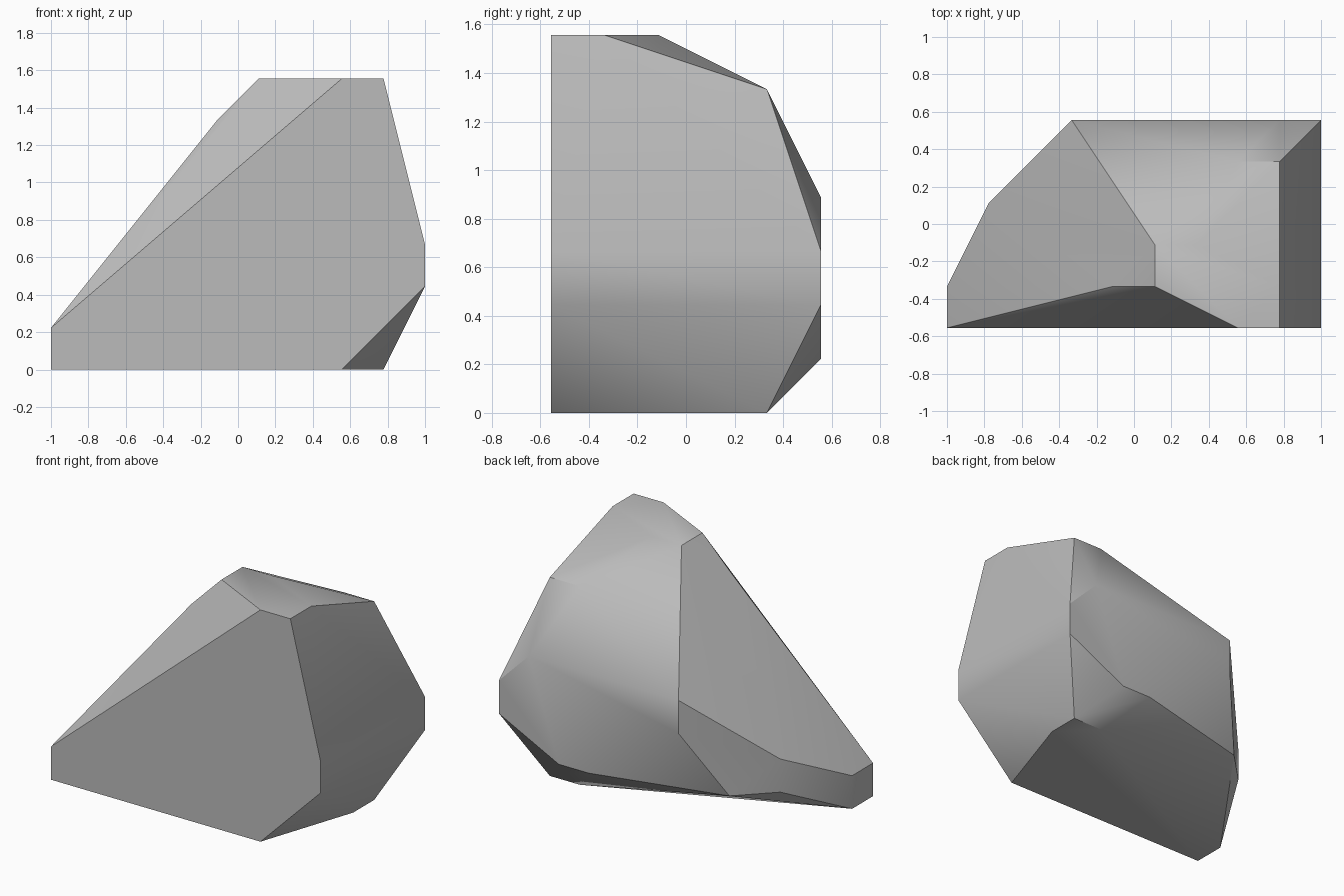
import bpy
import bmesh
import math

# Remove only the default cube
default_cube = bpy.data.objects.get("Cube")
if default_cube:
    bpy.data.objects.remove(default_cube, do_unlink=True)

CELL = 2 / 9  # the rock corners sit on a regular lattice

# Corners of the rock as (column, row), grouped by height level
levels = [
    [(0, 0), (0, 1), (7, 0), (8, 3), (8, 4), (7, 4)],        # footprint
    [(0, 0), (0, 1), (1, 3), (2, 4), (6, 5), (7, 5)],
    [(1, 3), (9, 0), (9, 5)],
    [(3, 5), (9, 0), (9, 5)],                                # widest girth
    [(3, 5), (8, 5)],
    [],
    [(4, 1), (7, 4), (8, 4)],                                # shoulders
    [(5, 1), (5, 2), (6, 2), (7, 0), (8, 0), (8, 1)],        # summit
]


def make_material(name, grey):
    material = bpy.data.materials.new(name)
    material.use_nodes = True
    colour = (grey, grey, grey, 1)
    material.diffuse_color = colour
    shader = material.node_tree.nodes["Principled BSDF"]
    shader.inputs["Base Color"].default_value = colour
    shader.inputs["Roughness"].default_value = 0.9
    return material


# Wrap the corners in a convex skin
bm = bmesh.new()
for level, corners in enumerate(levels):
    for column, row in corners:
        bm.verts.new(((column - 4.5) * CELL, (row - 2.5) * CELL, level * CELL))
bmesh.ops.convex_hull(bm, input=bm.verts[:])
loose = [vert for vert in bm.verts if not vert.link_faces]
bmesh.ops.delete(bm, geom=loose, context="VERTS")

# Merge coplanar triangles into clean facets
bmesh.ops.dissolve_limit(bm, angle_limit=math.radians(1),
                         verts=bm.verts[:], edges=bm.edges[:])
bmesh.ops.recalc_face_normals(bm, faces=bm.faces[:])

mesh = bpy.data.meshes.new("rock")
bm.to_mesh(mesh)
bm.free()
mesh.materials.append(make_material("stone grey", 0.5))

rock = bpy.data.objects.new("rock", mesh)
bpy.context.collection.objects.link(rock)

# Soft shading across shallow folds, crisp edges at steep ones
bpy.ops.object.select_all(action="DESELECT")
rock.select_set(True)
bpy.context.view_layer.objects.active = rock
bpy.ops.object.shade_smooth_by_angle(angle=math.radians(30))
